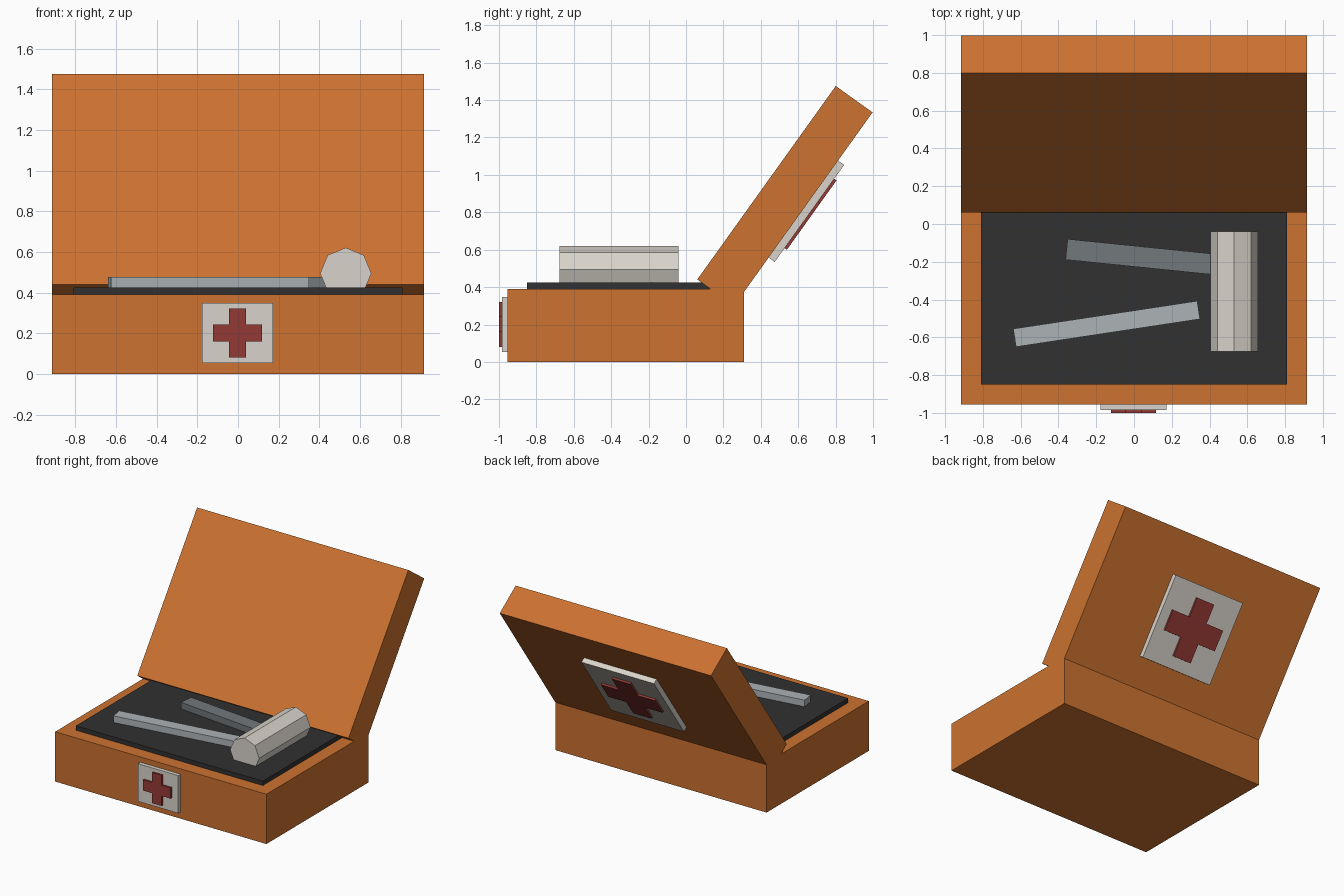
import bpy
import bmesh
from math import radians, pi, sin, cos
from mathutils import Matrix, Vector

cube = bpy.data.objects.get("Cube")
if cube:
    bpy.data.objects.remove(cube, do_unlink=True)


def linear(c):
    c /= 255
    return c / 12.92 if c <= 0.04045 else ((c + 0.055) / 1.055) ** 2.4


def material(name, *rgb):
    colour = [linear(c) for c in rgb] + [1]
    mat = bpy.data.materials.new(name)
    mat.use_nodes = True
    mat.diffuse_color = colour
    mat.node_tree.nodes["Principled BSDF"].inputs["Base Color"].default_value = colour
    return mat


orange = material("case orange", 204, 114, 48)
white = material("bandage white", 217, 212, 203)
red = material("cross red", 148, 58, 53)
black = material("tray black", 49, 49, 49)
light_steel = material("light steel", 172, 178, 182)
dark_steel = material("dark steel", 114, 120, 124)


def prism(name, outline, depth, mat, matrix):
    """Extrude an outline in the local xz plane from y = 0 to y = -depth."""
    bm = bmesh.new()
    face = bm.faces.new([bm.verts.new((x, 0, z)) for x, z in outline])
    new = bmesh.ops.extrude_face_region(bm, geom=[face])["geom"]
    verts = [v for v in new if isinstance(v, bmesh.types.BMVert)]
    bmesh.ops.translate(bm, verts=verts, vec=(0, -depth, 0))
    bmesh.ops.recalc_face_normals(bm, faces=bm.faces)
    mesh = bpy.data.meshes.new(name)
    bm.to_mesh(mesh)
    bm.free()
    mesh.materials.append(mat)
    obj = bpy.data.objects.new(name, mesh)
    obj.matrix_world = matrix
    bpy.context.collection.objects.link(obj)
    return obj


def rectangle(w, h):
    return [(-w / 2, -h / 2), (w / 2, -h / 2), (w / 2, h / 2), (-w / 2, h / 2)]


def box(name, size, centre, mat, turn=0):
    matrix = (Matrix.Translation(centre) @ Matrix.Rotation(radians(turn), 4, "Z")
              @ Matrix.Translation((0, size[1] / 2, 0)))
    return prism(name, rectangle(size[0], size[2]), size[1], mat, matrix)


def badge(name, w, h, thick, cross_w, cross_h, arm, matrix):
    """A white plate with a raised red cross, facing local -y."""
    prism(name + "_plate", rectangle(w, h), thick, white, matrix)
    a, x, z = arm / 2, cross_w / 2, cross_h / 2
    cross = [(-a, -z), (a, -z), (a, -a), (x, -a), (x, a), (a, a),
             (a, z), (-a, z), (-a, a), (-x, a), (-x, -a), (-a, -a)]
    prism(name + "_cross", cross, 0.015, red,
          matrix @ Matrix.Translation((0, -thick, 0)))


# Case base and the tray lining it
box("case_base", (1.83, 1.265, 0.39), (0, -0.3225, 0.195), orange)
box("tray", (1.62, 1.06, 0.045), (0, -0.32, 0.402), black)

# Open lid, hinged at the back; local -y is its outer side
hinge = (Matrix.Translation((0, 0.257, 0.30)) @ Matrix.Rotation(pi, 4, "Z")
         @ Matrix.Rotation(radians(35.6), 4, "X"))
lid_middle = hinge @ Matrix.Translation((0, 0, 0.636))
prism("lid", rectangle(1.83, 1.272), 0.242, orange,
      lid_middle @ Matrix.Translation((0, 0.242, 0)))
badge("lid_badge", 0.63, 0.638, 0.04, 0.47, 0.456, 0.16, lid_middle)

# Front badge
badge("front_badge", 0.35, 0.295, 0.03, 0.24, 0.24, 0.084,
      Matrix.Translation((-0.003, -0.955, 0.201)))

# Octagonal bandage roll
octagon = [(0.126 * cos(i * pi / 4), 0.126 * sin(i * pi / 4)) for i in range(8)]
prism("bandage_roll", octagon, 0.635, white, Matrix.Translation((0.53, -0.04, 0.495)))

# Two instruments lying on the tray
box("light_instrument", (0.985, 0.097, 0.06), (-0.145, -0.529, 0.446), light_steel, 8.6)
box("dark_instrument", (0.985, 0.11, 0.06), (0.133, -0.184, 0.446), dark_steel, -5.8)
